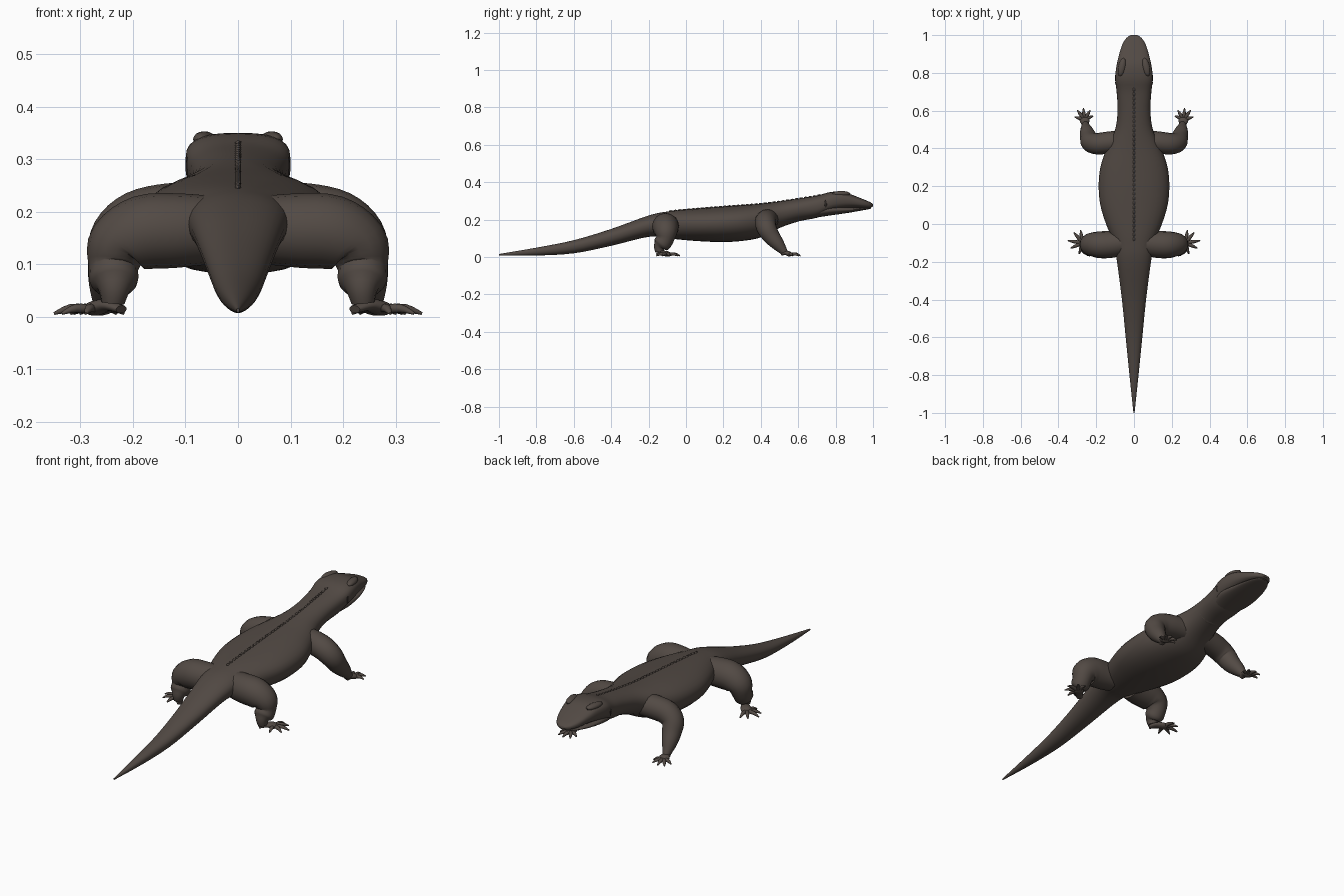
import bpy, bmesh, math
from mathutils import Vector, Matrix

if "Cube" in bpy.data.objects:
    bpy.data.objects.remove(bpy.data.objects["Cube"])


def material(name, colour):
    mat = bpy.data.materials.new(name)
    mat.use_nodes = True
    mat.diffuse_color = (*colour, 1)
    mat.node_tree.nodes["Principled BSDF"].inputs["Base Color"].default_value = (*colour, 1)
    return mat


skin = material("brown_grey_skin", (0.085, 0.068, 0.058))
dark = material("dark_eye", (0.025, 0.02, 0.018))


def finish(name, bm, mat, angle=50):
    bmesh.ops.recalc_face_normals(bm, faces=bm.faces)
    mesh = bpy.data.meshes.new(name)
    bm.to_mesh(mesh)
    bm.free()
    mesh.materials.append(mat)
    obj = bpy.data.objects.new(name, mesh)
    bpy.context.collection.objects.link(obj)
    bpy.ops.object.select_all(action="DESELECT")
    obj.select_set(True)
    bpy.context.view_layer.objects.active = obj
    bpy.ops.object.shade_smooth_by_angle(angle=math.radians(angle))
    return obj


def smooth_path(rows, steps):
    """Catmull-Rom interpolation of rows of numbers."""
    rows = [Vector(r) for r in rows]
    out = []
    for i in range(len(rows) - 1):
        b, c = rows[i], rows[i + 1]
        a, d = rows[max(i - 1, 0)], rows[min(i + 2, len(rows) - 1)]
        for k in range(steps):
            t = k / steps
            out.append(b + (c - a) * t / 2 + (a - b * 2.5 + c * 2 - d / 2) * t * t
                       + (b * 3 - a - c * 3 + d) * t ** 3 / 2)
    return out + [rows[-1]]


def loft(bm, rings):
    loops = [[bm.verts.new(p) for p in ring] for ring in rings]
    n = len(loops[0])
    for a, b in zip(loops, loops[1:]):
        for i in range(n):
            bm.faces.new((a[i], a[(i + 1) % n], b[(i + 1) % n], b[i]))
    bm.faces.new(loops[0])
    bm.faces.new(loops[-1])


def section(y, w, top, bottom, n, sides=28):
    """Squarish oval across the body, widest a little above its middle."""
    mid = bottom + (top - bottom) * 0.55
    ring = []
    for i in range(sides):
        a = math.tau * i / sides
        c, s = math.cos(a), math.sin(a)
        px = math.copysign(abs(c) ** (2 / n), c) * w
        pz = math.copysign(abs(s) ** (2 / n), s)
        ring.append((px, y, mid + pz * (top - mid if s > 0 else mid - bottom)))
    return ring


def tube(bm, rows, ref, side=1, flat=1.0, sides=14, steps=4):
    """Round limb along rows of x, y, z, radius; side mirrors it."""
    pts = smooth_path(rows, steps)
    rings = []
    for i, p in enumerate(pts):
        t = (pts[min(i + 1, len(pts) - 1)] - pts[max(i - 1, 0)]).xyz.normalized()
        u = t.cross(Vector(ref)).normalized()
        v = u.cross(t)
        ring = []
        for k in range(sides):
            a = math.tau * k / sides
            q = p.xyz + (u * math.cos(a) + v * math.sin(a) * flat) * p.w
            ring.append((q.x * side, q.y, q.z))
        rings.append(ring)
    loft(bm, rings)


def ball(bm, centre, size, turn=0):
    m = Matrix.Translation(centre) @ Matrix.Rotation(turn, 4, "Z") @ Matrix.Diagonal((*size, 1))
    bmesh.ops.create_uvsphere(bm, u_segments=14, v_segments=8, radius=1, matrix=m)


# Tail, trunk, neck and upper head: y, half width, top, bottom
trunk = smooth_path([
    (-1, .003, .016, .008), (-.8, .024, .05, .008), (-.6, .044, .09, .02),
    (-.4, .064, .15, .06), (-.2, .09, .222, .108), (-.1, .108, .243, .1),
    (0, .148, .254, .09), (.1, .178, .262, .083), (.2, .187, .27, .08),
    (.3, .178, .277, .086), (.4, .145, .285, .105), (.5, .1, .297, .155),
    (.6, .087, .312, .19), (.7, .092, .328, .21), (.77, .1, .347, .24),
    (.84, .092, .348, .255), (.9, .078, .328, .262), (.95, .062, .308, .262),
    (.985, .04, .293, .264), (1, .016, .282, .27)], 4)
bm = bmesh.new()
loft(bm, [section(r[0], r[1], r[2], r[3], 2.15 + 0.6 * max(0, min(1, (r[0] - .6) * 6)))
          for r in trunk])
finish("body_and_tail", bm, skin)

# Lower jaw and throat
bm = bmesh.new()
jaw = smooth_path([(.68, .07, .27, .209), (.77, .09, .275, .222), (.86, .08, .268, .235),
                   (.93, .062, .265, .247), (.975, .038, .266, .255), (.99, .014, .266, .26)], 4)
loft(bm, [section(r[0], r[1], r[2], r[3], 2.3) for r in jaw])
finish("lower_jaw", bm, skin)

# Loose folds under the neck
bm = bmesh.new()
for y, w, z in ((.52, .088, .215), (.585, .08, .232), (.65, .08, .25)):
    ball(bm, (0, y, z), (w, .03, z - .168 if y < .55 else z - .185 - (y - .585) * .3))
finish("neck_folds", bm, skin)

# Row of small scales along the spine
bm = bmesh.new()
for i in range(34):
    y = -.08 + i * .024
    top = next(a[2] + (b[2] - a[2]) * (y - a[0]) / (b[0] - a[0])
               for a, b in zip(trunk, trunk[1:]) if a[0] <= y <= b[0])
    m = Matrix.Translation((0, y, top)) @ Matrix.Diagonal((.007, .012, .005, 1))
    bmesh.ops.create_icosphere(bm, subdivisions=1, radius=1, matrix=m)
finish("spine_scales", bm, skin)

# Limbs: x, y, z, radius
hind_leg = [(.06, -.1, .165, .066), (.12, -.108, .164, .071), (.18, -.11, .16, .071),
            (.226, -.108, .134, .062), (.237, -.113, .095, .048),
            (.236, -.13, .068, .046), (.236, -.142, .05, .03), (.238, -.142, .026, .022)]
front_leg = [(.06, .44, .2, .056), (.13, .432, .196, .058), (.19, .425, .183, .057),
             (.228, .432, .152, .053), (.24, .457, .11, .046), (.25, .49, .07, .036),
             (.256, .518, .036, .023), (.257, .53, .022, .017)]
hind_toes = [(.283, -.032), (.318, -.045), (.35, -.088), (.335, -.128), (.29, -.158)]
front_toes = [(.217, .572), (.232, .602), (.268, .612), (.3, .602), (.313, .567)]


def foot(name, heel, palm, toes, side):
    bm = bmesh.new()
    mid = [(a + b) / 2 for a, b in zip(heel, palm)]
    end = [b + (b - a) * .25 for a, b in zip(heel, palm)]
    tube(bm, [(*heel, .014, .014), (*mid, .022, .021), (*palm, .016, .026), (*end, .012, .013)],
         (0, 0, 1), side, .55)
    for tip in toes:
        start = [p + (t - p) * .1 for p, t in zip(palm, tip)]
        knuckle = [p + (t - p) * .6 for p, t in zip(palm, tip)]
        tube(bm, [(*start, .014, .01), (*knuckle, .016, .009), (*tip, .006, .003)],
             (0, 0, 1), side, .9, 8, 3)
    finish(name, bm, skin)


for label, side in (("left", 1), ("right", -1)):
    for part, path, ref in (("hind_leg", hind_leg, (0, 1, 0)), ("front_leg", front_leg, (0, 1, 0))):
        bm = bmesh.new()
        tube(bm, path, ref, side, sides=16)
        finish(f"{label}_{part}", bm, skin)
    foot(f"{label}_hind_foot", (.222, -.15), (.272, -.1), hind_toes, side)
    foot(f"{label}_front_foot", (.255, .51), (.262, .553), front_toes, side)

    # Brow ridge, eye and ear opening
    bm = bmesh.new()
    ball(bm, (.064 * side, .83, .338), (.02, .05, .015), .2 * side)
    finish(f"{label}_brow", bm, skin)
    bm = bmesh.new()
    ball(bm, (.078 * side, .852, .315), (.01, .016, .011), .2 * side)
    finish(f"{label}_eye", bm, dark)
    bm = bmesh.new()
    ball(bm, (.096 * side, .747, .285), (.004, .007, .02))
    finish(f"{label}_ear", bm, dark)
